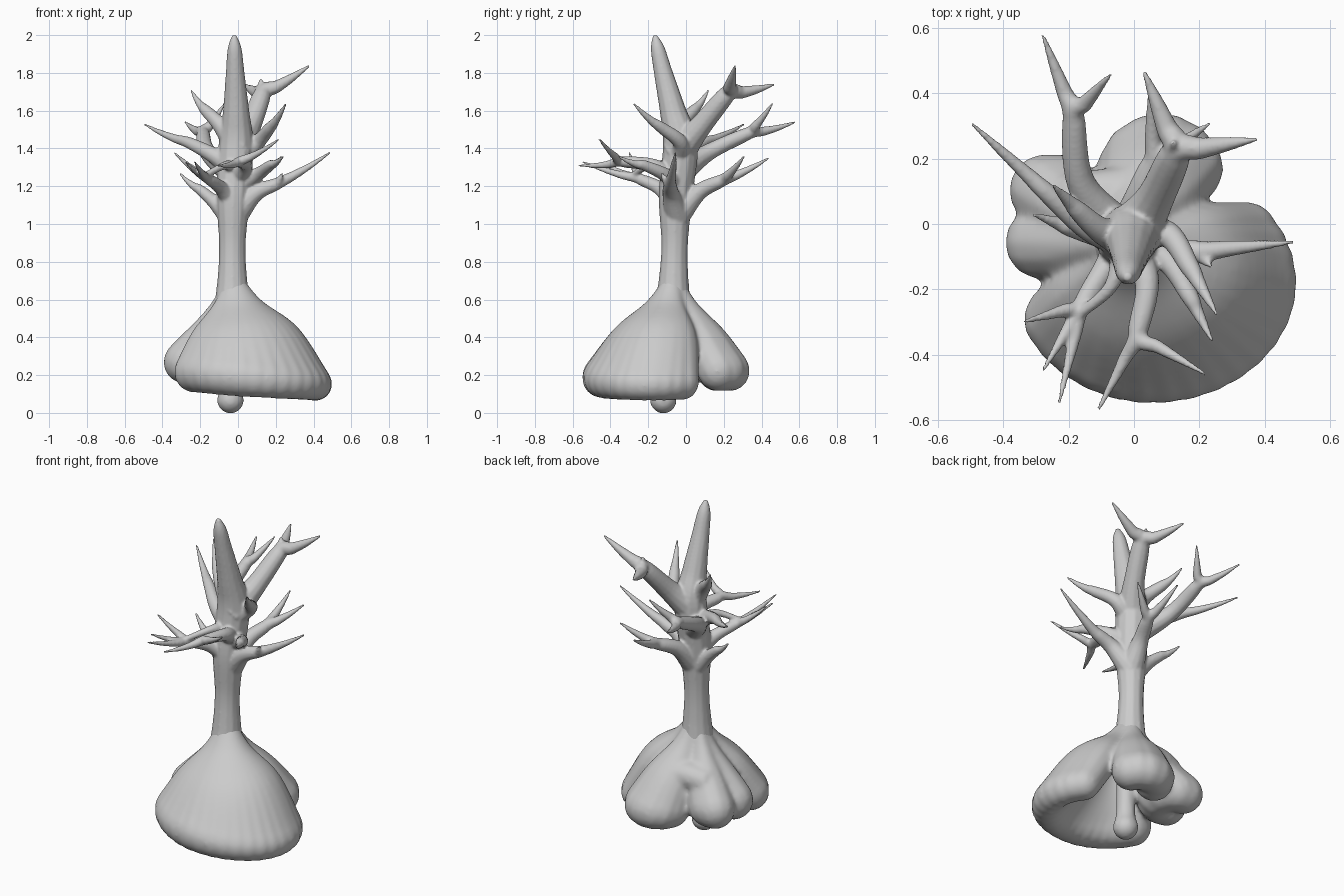
import bpy
from math import sin, cos, radians
from mathutils import Vector

if "Cube" in bpy.data.objects:
    bpy.data.objects.remove(bpy.data.objects["Cube"])


def catmull(p0, p1, p2, p3, t):
    return 0.5 * (2 * p1 + (p2 - p0) * t + (2 * p0 - 5 * p1 + 4 * p2 - p3) * t * t
                  + (3 * p1 - p0 - 3 * p2 + p3) * t ** 3)


def add_tube(curve, pts, round_end=False, steps=7):
    """Smooth tapered tube through points (x, y, z, radius)."""
    p = [Vector(q) for q in pts]
    p = [2 * p[0] - p[1]] + p + [2 * p[-1] - p[-2]]
    out = []
    for i in range(1, len(p) - 2):
        out += [catmull(*p[i - 1:i + 3], s / steps) for s in range(steps)]
    out.append(p[-2])
    if round_end:
        d = (out[-1].xyz - out[-2].xyz).normalized()
        c, r = out[-1].xyz, out[-1][3]
        for k in range(1, 5):
            a = radians(22 * k)
            out.append(Vector((*(c + d * r * sin(a)), r * cos(a))))
    s = curve.splines.new('POLY')
    s.points.add(len(out) - 1)
    for pt, q in zip(s.points, out):
        pt.co = (q[0], q[1], q[2], 1)
        pt.radius = max(q[3], 0.004)


def new_curve(name):
    c = bpy.data.curves.new(name, 'CURVE')
    c.dimensions = '3D'
    c.bevel_depth = 1.0
    c.bevel_resolution = 4
    c.use_fill_caps = True
    return c


def fuse(curve, name, voxel, smooth):
    """Turn all tubes into one blended organic skin."""
    tmp = bpy.data.objects.new(name + "_path", curve)
    bpy.context.collection.objects.link(tmp)
    dg = bpy.context.evaluated_depsgraph_get()
    me = bpy.data.meshes.new_from_object(tmp.evaluated_get(dg))
    bpy.data.objects.remove(tmp)
    ob = bpy.data.objects.new(name, me)
    bpy.context.collection.objects.link(ob)
    m = ob.modifiers.new("blend", 'REMESH')
    m.mode = 'VOXEL'
    m.voxel_size = voxel
    m.use_smooth_shade = True
    s = ob.modifiers.new("soften", 'SMOOTH')
    s.factor = 0.5
    s.iterations = smooth


# Trunk rising to a leaning spike
tree = new_curve("tree")
add_tube(tree, [(-.03, -.07, .54, .1), (-.03, -.065, .72, .078), (-.03, -.06, .9, .071),
                (-.025, -.055, 1.15, .09), (-.01, -.03, 1.42, .092), (-.01, -.07, 1.6, .07),
                (-.015, -.12, 1.8, .05), (-.018, -.15, 1.93, .037), (-.02, -.165, 2, .012)])


def branch(z, r, mid, fork, *tips):
    """Stem leaving the trunk at height z, thinning by rule to each pointed tip."""
    for tip in tips:
        near = Vector(fork).lerp(Vector(tip), .3) - Vector((0, 0, .008))
        far = Vector(fork).lerp(Vector(tip), .65) - Vector((0, 0, .008))
        add_tube(tree, [(-.02, -.045, z, r * 1.2), (*mid, r * .76), (*fork, r * .56),
                        (*near, r * .42), (*far, r * .27), (*tip, .006)])


# Upper branches
branch(1.38, .08, (.06, .07, 1.51), (.13, .22, 1.69), (.38, .26, 1.84), (.03, .47, 1.74), (.12, .25, 1.77))
branch(1.26, .06, (-.16, .12, 1.38), (-.185, .33, 1.48), (-.28, .58, 1.54), (-.07, .46, 1.64))
branch(1.3, .055, (-.14, -.01, 1.37), (-.26, .09, 1.43), (-.5, .31, 1.53))
branch(1.34, .055, (.1, -.03, 1.43), (.17, -.13, 1.51), (.255, -.28, 1.64))
branch(1.43, .055, (-.1, -.02, 1.53), (-.17, .04, 1.6), (-.25, .12, 1.71))
# Lower branches
branch(1.04, .06, (.09, -.08, 1.16), (.2, -.085, 1.21), (.49, -.055, 1.38), (.235, -.13, 1.27))
branch(1.2, .05, (.1, -.11, 1.26), (.17, -.22, 1.31), (.24, -.36, 1.36))
branch(1.23, .05, (.04, -.18, 1.31), (.01, -.34, 1.33), (.22, -.46, 1.45), (-.11, -.57, 1.31))
branch(1.1, .05, (-.09, -.14, 1.19), (-.16, -.25, 1.24),
       (-.34, -.3, 1.38), (-.23, -.55, 1.33), (-.28, -.45, 1.33))
branch(1, .05, (-.12, -.03, 1.11), (-.2, -.01, 1.18), (-.31, .03, 1.27))
branch(1.05, .06, (.01, .07, 1.17), (.06, .19, 1.23), (.05, .44, 1.35), (.235, .31, 1.36))
# Inner loop joining the front branches
add_tube(tree, [(-.03, -.06, 1.3, .04), (-.07, -.19, 1.31, .022), (-.17, -.28, 1.26, .016)])
fuse(tree, "trunk_and_branches", 0.0075, 5)

# Root mass: roots fan out from the trunk foot and swell into drooping lobes, hollow beneath
roots = new_curve("roots")
foot = Vector((-.03, -.065, .74))


def lobe(cx, cy, rx, ry, a0, a1, count, z, r, slope=0):
    for i in range(count):
        a = radians(a0 + (a1 - a0) * i / (count - 1))
        x = cx + rx * cos(a)
        end = Vector((x, cy + ry * sin(a), z - slope * x))
        path = [(*foot, .03)]
        for f, h, rad in ((.27, .57, .045), (.62, .39, .1)):
            q = foot.lerp(end, f)
            path.append((q.x, q.y, h, rad))
        add_tube(roots, path + [(*end, r - slope * max(x, 0) * .5)], round_end=True)


lobe(.075, -.18, .335, .265, -155, 36, 18, .195, .112, .1)   # broad front and right lobe
lobe(-.25, .02, .075, .085, -115, 105, 8, .27, .115)         # left lobe
lobe(.08, .14, .09, .09, 165, 20, 6, .225, .112)             # back lobe

# Web joining the left and back lobes high up
add_tube(roots, [(-.2, .07, .4, .08), (-.1, .09, .42, .08), (.03, .1, .42, .08)], True)
# Central taproot touching the ground
add_tube(roots, [(-.03, -.08, .64, .06), (-.03, -.1, .4, .06), (-.04, -.12, .16, .055),
                 (-.04, -.12, .07, .075)], True)
fuse(roots, "root_mass", 0.011, 18)
